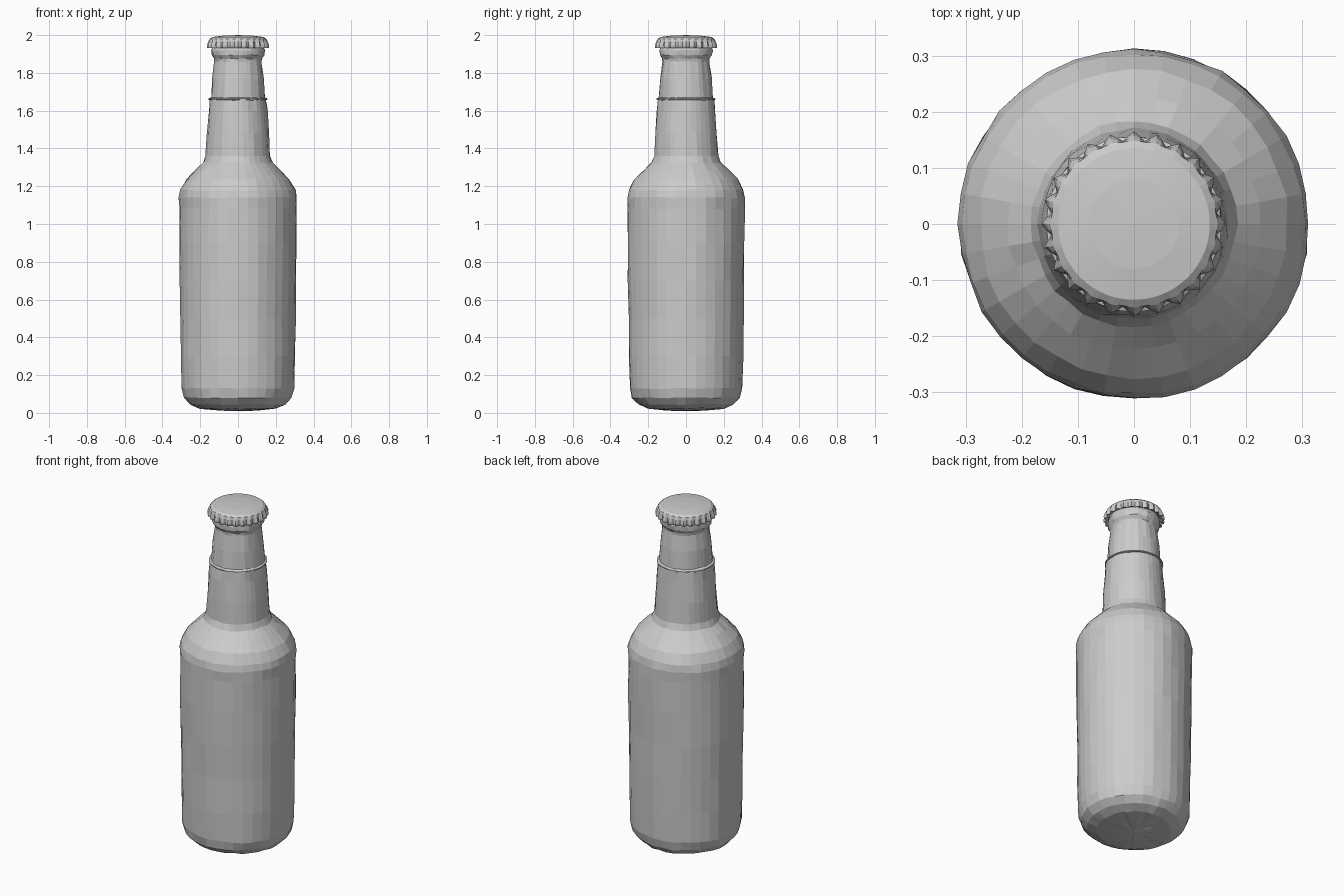
import bpy
import math
import random

random.seed(4)
default = bpy.data.objects.get("Cube")
if default:
    bpy.data.objects.remove(default, do_unlink=True)

grey = bpy.data.materials.new("light grey")
grey.use_nodes = True
grey.diffuse_color = (0.6, 0.6, 0.6, 1)
grey.node_tree.nodes["Principled BSDF"].inputs["Base Color"].default_value = (0.6, 0.6, 0.6, 1)


def lathe(name, profile, sides, flute=None, wobble=0.0):
    """Turn (radius, z) points about z; a radius of 0 closes the end at a pole."""
    verts, faces, rings = [], [], []
    for level, (r, z) in enumerate(profile):
        start = len(verts)
        count = sides if r else 1
        rings.append([start + i % count for i in range(sides)])
        for i in range(count):
            a = math.tau * i / sides
            rr, zz = r, z
            if r:
                rr += random.uniform(-wobble, wobble)
                zz += random.uniform(-wobble, wobble)
                if flute:
                    rr += flute[level] * math.cos(math.pi * i / 2)
            verts.append((rr * math.cos(a), rr * math.sin(a), zz))
    for low, high in zip(rings, rings[1:]):
        for i in range(sides):
            j = (i + 1) % sides
            loop = list(dict.fromkeys((low[i], low[j], high[j], high[i])))
            if len(loop) > 2:
                faces.append(loop)
    mesh = bpy.data.meshes.new(name)
    mesh.from_pydata(verts, [], faces)
    mesh.materials.append(grey)
    obj = bpy.data.objects.new(name, mesh)
    bpy.context.collection.objects.link(obj)
    return obj


# Glass: rounded base, straight body, shoulder, tapering neck and lip
bottle = [
    (0, 0.01), (0.1, 0.014), (0.2, 0.023), (0.25, 0.045), (0.285, 0.08),
    (0.298, 0.13), (0.302, 0.3), (0.304, 0.5), (0.308, 0.7), (0.31, 0.9),
    (0.31, 1.08), (0.312, 1.14), (0.304, 1.18), (0.275, 1.235), (0.225, 1.285),
    (0.183, 1.325), (0.17, 1.36), (0.164, 1.48), (0.155, 1.6), (0.15, 1.655),
    (0.143, 1.67), (0.135, 1.77), (0.124, 1.86), (0.126, 1.875), (0.138, 1.895),
    (0.14, 1.92), (0.133, 1.945), (0, 1.95),
]
lathe("bottle", bottle, 36, wobble=0.003)

# Thin raised edge of the neck wrap
lathe("neck_wrap_edge", [(0.146, 1.655), (0.156, 1.658), (0.156, 1.664), (0.143, 1.67)],
      36, wobble=0.001)

# Crimped cap: flutes fade out from the flared rim to the smooth crown
cap = [(0.136, 1.94), (0.155, 1.932), (0.157, 1.945), (0.153, 1.965),
       (0.148, 1.98), (0.135, 1.99), (0.08, 1.997), (0, 2.0)]
lathe("crimped_cap", cap, 96, flute=[0, 0.008, 0.008, 0.005, 0.001, 0, 0, 0])
